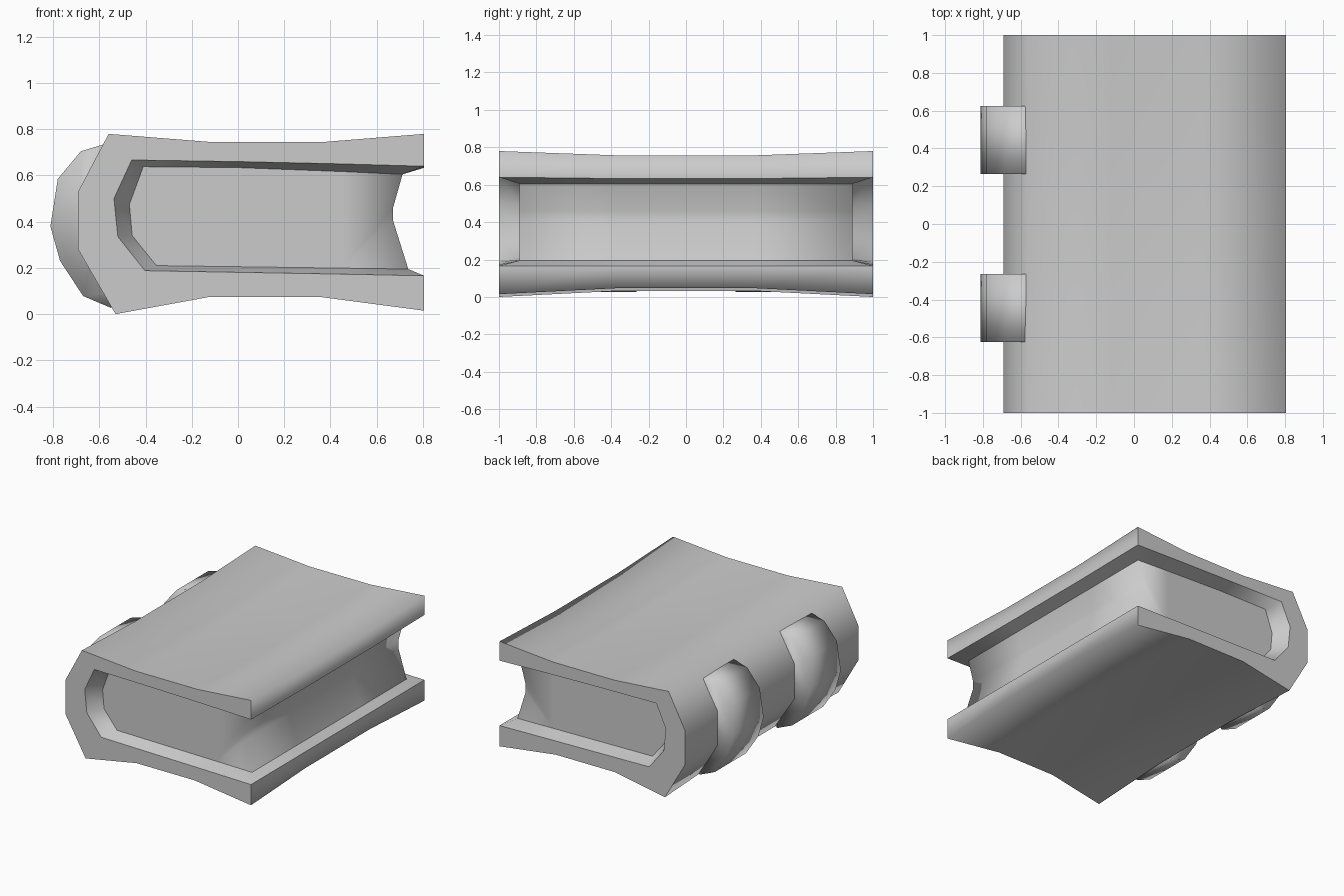
import bpy, bmesh

if "Cube" in bpy.data.objects:
    bpy.data.objects.remove(bpy.data.objects["Cube"])

# Cross-sections as (x, z)
OUTER = [(.805, .78), (.37, .745), (-.12, .745), (-.56, .78), (-.692, .53),
         (-.692, .28), (-.53, .0), (-.12, .075), (.35, .075), (.805, .015)]
INNER = [(.805, .64), (.45, .65), (0, .66), (-.46, .667), (-.537, .5),
         (-.52, .335), (-.403, .188), (.45, .173), (.805, .166)]
PAGES = [(.712, .605), (.45, .617), (0, .634), (-.41, .638), (-.47, .475),
         (-.458, .34), (-.353, .21), (.45, .199), (.737, .195)]
FORE = [PAGES[0], (.671, .46), (.671, .405), PAGES[-1]]
ROWS = [-1, -.37, .37, 1]
PAGE_ROWS = [-.89, -.37, .37, .89]


def finish(bm, name):
    bmesh.ops.recalc_face_normals(bm, faces=bm.faces)
    for f in bm.faces:
        f.smooth = True
    me = bpy.data.meshes.new(name)
    bm.to_mesh(me)
    bm.free()
    ob = bpy.data.objects.new(name, me)
    bpy.context.collection.objects.link(ob)
    return ob


def sag(z, j):
    # Covers dip toward the middle of their length
    if j in (0, 3):
        return z
    return z - .023 if z > .7 else z + .032 if z < .1 else z


def sharpen(bm, chain):
    for a, b in zip(chain, chain[1:]):
        e = bm.edges.get((a, b))
        if e:
            e.smooth = False


def strip(bm, a, b):
    for i in range(len(a) - 1):
        bm.faces.new((a[i], a[i + 1], b[i + 1], b[i]))


# Book: cover shell, recessed lip and page block in one closed surface
bm = bmesh.new()
out = [[bm.verts.new((x, y, sag(z, j))) for x, z in OUTER] for j, y in enumerate(ROWS)]
lip_top = [bm.verts.new((INNER[0][0], y, INNER[0][1] - (.007 if j in (1, 2) else 0)))
           for j, y in enumerate(ROWS)]
lip_bot = [bm.verts.new((INNER[-1][0], y, INNER[-1][1])) for y in ROWS]
fore = [[bm.verts.new((x, y, z)) for x, z in FORE] for y in PAGE_ROWS]

# Outside of the cover, its fore edges, and the concave page edge
for j in range(3):
    strip(bm, [lip_top[j]] + out[j] + [lip_bot[j]],
          [lip_top[j + 1]] + out[j + 1] + [lip_bot[j + 1]])
    strip(bm, fore[j], fore[j + 1])
page_top = [r[0] for r in fore]
page_bot = [r[-1] for r in fore]
strip(bm, lip_top, page_top)
strip(bm, lip_bot, page_bot)

# Head and tail ends
for j, y, py in ((0, -1, -.89), (3, 1, .89)):
    inner = [lip_top[j]] + [bm.verts.new((x, y, z)) for x, z in INNER[1:-1]] + [lip_bot[j]]
    page = [page_top[j]] + [bm.verts.new((x, py, z)) for x, z in PAGES[1:-1]] + [page_bot[j]]
    bm.faces.new(out[j] + inner[::-1])
    strip(bm, inner, page)
    bm.faces.new(page[1:-1])
    bm.faces.new([page[1]] + fore[j] + [page[-2]])
    sharpen(bm, inner)
    sharpen(bm, page)
    sharpen(bm, [lip_top[j]] + out[j] + [lip_bot[j]])
for chain in (lip_top, lip_bot, page_top, page_bot):
    sharpen(bm, chain)
finish(bm, "book")

# Raised spine bands
BAND = [(-.54, .747), (-.68, .705), (-.78, .585), (-.812, .38), (-.77, .23),
        (-.67, .078), (-.55, .027), (-.5, .1), (-.6, .4), (-.5, .7)]
for name, y0, y1 in (("spine_band_front", -.625, -.265), ("spine_band_back", .265, .625)):
    bm = bmesh.new()
    a, b = [[bm.verts.new((x, y, z)) for x, z in BAND] for y in (y0, y1)]
    strip(bm, a + a[:1], b + b[:1])
    bm.faces.new(a)
    bm.faces.new(b)
    finish(bm, name)
